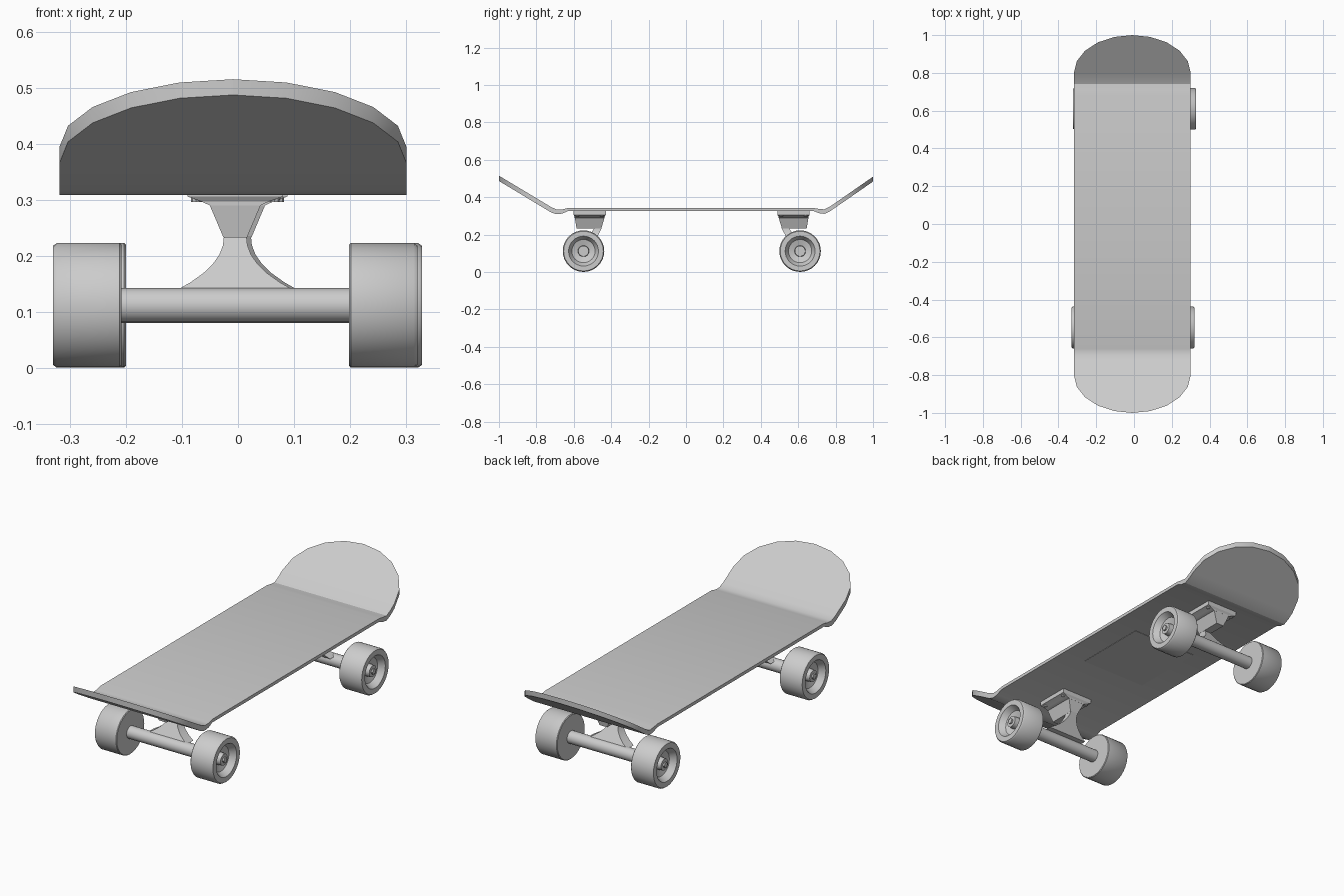
import bpy, bmesh, math
from mathutils import Matrix, Vector

if "Cube" in bpy.data.objects:
    bpy.data.objects.remove(bpy.data.objects["Cube"])

grey = bpy.data.materials.new("light grey")
grey.use_nodes = True
grey.diffuse_color = (0.6, 0.6, 0.6, 1)
grey.node_tree.nodes["Principled BSDF"].inputs["Base Color"].default_value = (0.6, 0.6, 0.6, 1)


def finish(name, bm, angle=30):
    """Turn a bmesh into a named object with the grey material."""
    bmesh.ops.remove_doubles(bm, verts=bm.verts, dist=0.0001)
    bmesh.ops.recalc_face_normals(bm, faces=bm.faces)
    mesh = bpy.data.meshes.new(name)
    bm.to_mesh(mesh)
    bm.free()
    mesh.materials.append(grey)
    obj = bpy.data.objects.new(name, mesh)
    bpy.context.collection.objects.link(obj)
    bpy.ops.object.select_all(action="DESELECT")
    obj.select_set(True)
    bpy.context.view_layer.objects.active = obj
    bpy.ops.object.shade_smooth_by_angle(angle=math.radians(angle))
    return obj


def loft(bm, rings):
    """Join rings of points into a closed solid."""
    rows = [[bm.verts.new(p) for p in ring] for ring in rings]
    n = len(rows[0])
    for a, b in zip(rows, rows[1:]):
        for i in range(n):
            j = (i + 1) % n
            bm.faces.new((a[i], a[j], b[j], b[i]))
    bm.faces.new(rows[0])
    bm.faces.new(rows[-1])


def rect(cx, cy, hx, hy, z):
    return [(cx + sx * hx, cy + sy * hy, z) for sx, sy in ((-1, -1), (1, -1), (1, 1), (-1, 1))]


def turned(bm, profile, centre, side, segments):
    """Revolve (x, radius) points about an axle pointing along x."""
    cx, cy, cz = centre
    rings = []
    for x, r in profile:
        turns = [2 * math.pi * k / segments for k in range(segments)]
        rings.append([(cx + side * x, cy + r * math.cos(t), cz + r * math.sin(t)) for t in turns])
    loft(bm, rings)


# Deck: bent side profile (y, bottom, top), cut to round ends
DECK_X, HALF = -0.009, 0.309
profile = [(-1, 0.487, 0.515), (-0.72, 0.318, 0.347), (-0.69, 0.309, 0.334),
           (-0.66, 0.313, 0.335), (-0.63, 0.327, 0.343), (0.68, 0.327, 0.343),
           (0.71, 0.315, 0.338), (0.74, 0.311, 0.335), (0.77, 0.325, 0.35), (1, 0.484, 0.51)]


def heights(y):
    for (y0, b0, t0), (y1, b1, t1) in zip(profile, profile[1:]):
        if y <= y1:
            f = (y - y0) / (y1 - y0)
            return b0 + f * (b1 - b0), t0 + f * (t1 - t0)
    return profile[-1][1:]


END = 0.8
stations = [(y, HALF) for y, b, t in profile[1:-1]]
for k in range(6):
    a = math.radians(18 * k)
    y = END + (1 - END) * math.cos(a)
    stations += [(-y, HALF * math.sin(a)), (y, HALF * math.sin(a))]
bm = bmesh.new()
rows = []
for y, w in sorted(stations):
    b, t = heights(y)
    w = max(w, 0.0002)
    rows.append([(DECK_X - w, y, b), (DECK_X + w, y, b), (DECK_X + w, y, t), (DECK_X - w, y, t)])
loft(bm, rows)
finish("deck", bm)

# Thin panel under the deck
bm = bmesh.new()
loft(bm, [rect(DECK_X, 0.025, 0.18, 0.19, z) for z in (0.3255, 0.328)])
finish("underside_panel", bm)

AXLE_Z = 0.112
WHEEL = [(0.203, 0.03), (0.203, 0.108), (0.206, 0.111), (0.318, 0.111), (0.325, 0.106),
         (0.325, 0.08), (0.295, 0.062), (0.285, 0.03), (0.312, 0.028), (0.312, 0.012)]

# Trucks: "out" points from the middle of the board to its end
for label, out, cx, plate_y, axle_y in (("front", -1, -0.005, -0.515, -0.548),
                                        ("back", 1, 0.003, 0.575, 0.61)):
    # Base plate
    bm = bmesh.new()
    loft(bm, [rect(cx, plate_y, 0.085, 0.086, 0.328), rect(cx, plate_y, 0.085, 0.086, 0.306),
              rect(cx, plate_y, 0.06, 0.08, 0.297), rect(cx, plate_y, 0.045, 0.08, 0.29)])
    finish(label + "_base_plate", bm)

    # Mounting bolts
    bm = bmesh.new()
    for sx in (-1, 1):
        for sy in (-1, 1):
            place = Matrix.Translation((cx + sx * 0.07, plate_y + sy * 0.065, 0.302))
            bmesh.ops.create_cone(bm, cap_ends=True, segments=8, radius1=0.009, radius2=0.009,
                                  depth=0.012, matrix=place)
    finish(label + "_bolts", bm)

    # Tapered block below the plate
    bm = bmesh.new()
    loft(bm, [rect(cx, plate_y, 0.046, 0.08, 0.292),
              rect(cx, plate_y + out * 0.004, 0.021, 0.066, 0.233)])
    finish(label + "_truck_block", bm)

    # Hanger: concave fin sloping from the block to the axle
    bm = bmesh.new()
    rings = []
    for k in range(7):
        f = k / 6
        w = 0.02 + 0.09 * f ** 2.2
        y = plate_y - out * 0.045 + f * (axle_y + out * 0.045 - plate_y - out * 0.02)
        rings.append(rect(cx, y, w, 0.02 + 0.006 * f, 0.236 - 0.1 * f))
    loft(bm, rings)
    finish(label + "_hanger", bm)

    # Axle
    bm = bmesh.new()
    turned(bm, [(-0.21, 0.031), (0.21, 0.031)], (cx, axle_y, AXLE_Z), 1, 20)
    finish(label + "_axle", bm)

    # Wheels with recessed outer faces, hubs and axle nuts
    for side, name in ((1, "left"), (-1, "right")):
        bm = bmesh.new()
        turned(bm, WHEEL, (cx, axle_y, AXLE_Z), side, 32)
        finish(f"{label}_{name}_wheel", bm, 40)
        bm = bmesh.new()
        turned(bm, [(0.3, 0.014), (0.32, 0.014)], (cx, axle_y, AXLE_Z), side, 6)
        finish(f"{label}_{name}_axle_nut", bm)
